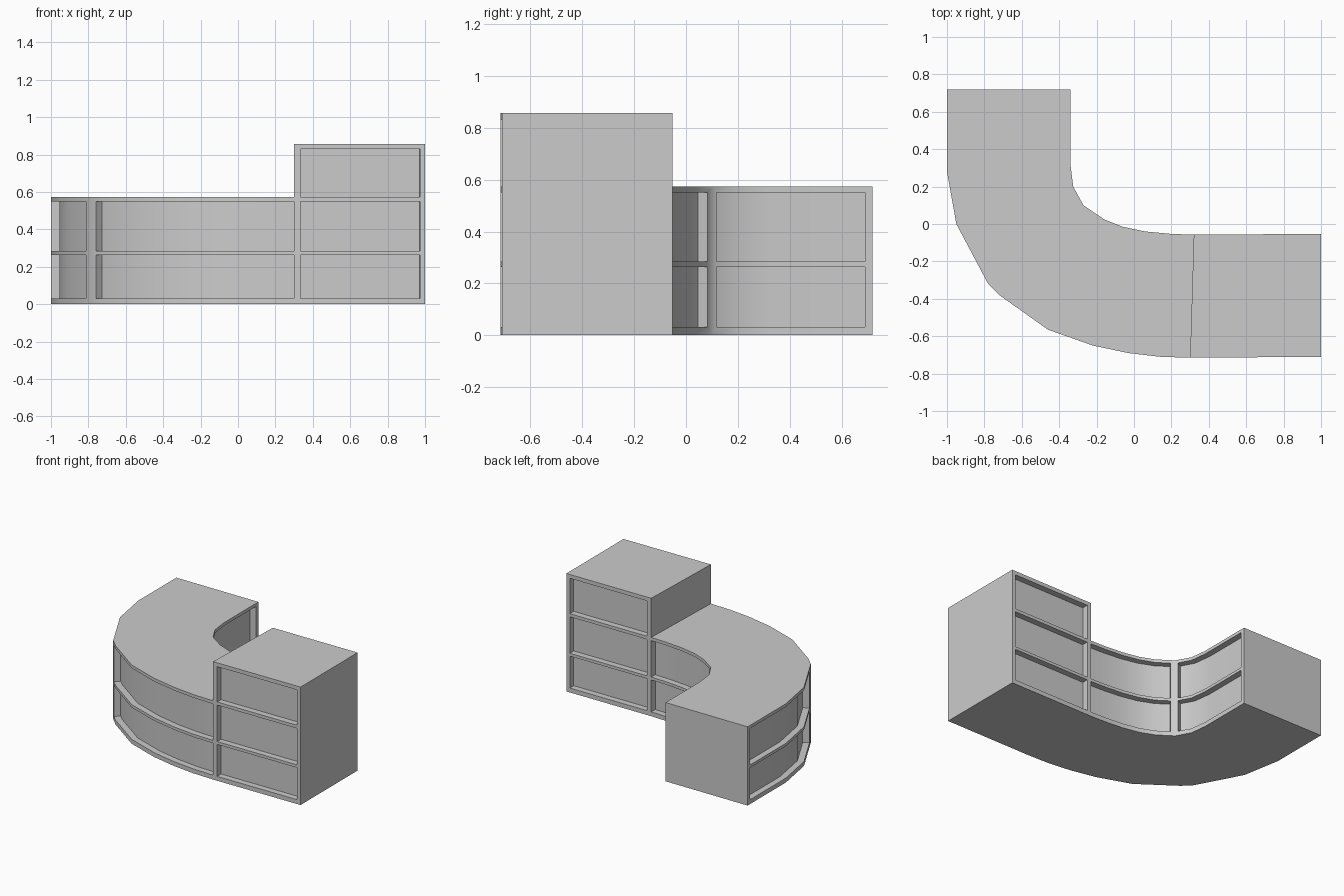
import bpy, bmesh, math
from mathutils import Vector

if "Cube" in bpy.data.objects:
    bpy.data.objects.remove(bpy.data.objects["Cube"])

DEPTH = 0.045                                   # how far the panels sit back
STOREYS = [(0.032, 0.264), (0.285, 0.55), (0.573, 0.83)]

# Plan outlines, running from the back-left end round to the tall block
OUTER = [(-1, .72), (-1, .28), (-.95, 0), (-.78, -.32), (-.72, -.38), (-.46, -.565),
         (-.22, -.65), (-.03, -.69), (.14, -.71), (.3, -.715)]
INNER = [(-.34, .72), (-.34, .32), (-.325, .2), (-.27, .1), (-.16, .025), (-.06, -.015),
         (.06, -.04), (.2, -.053), (.32, -.057)]


def add_prism(bm, pts, z0, z1):
    face = bm.faces.new([bm.verts.new((x, y, z0)) for x, y in pts])
    ext = bmesh.ops.extrude_face_region(bm, geom=[face], use_keep_orig=True)
    top = [g for g in ext['geom'] if isinstance(g, bmesh.types.BMVert)]
    bmesh.ops.translate(bm, verts=top, vec=(0, 0, z1 - z0))


def to_object(bm, name):
    bmesh.ops.recalc_face_normals(bm, faces=bm.faces[:])
    me = bpy.data.meshes.new(name)
    bm.to_mesh(me)
    bm.free()
    ob = bpy.data.objects.new(name, me)
    bpy.context.collection.objects.link(ob)
    return ob


def offset(path, d):
    """Mitred offset of an open polyline, positive to the left."""
    p = [Vector(q) for q in path]
    dirs = [(b - a).normalized() for a, b in zip(p, p[1:])]
    norms = [Vector((-t.y, t.x)) for t in dirs]
    out = []
    for i, q in enumerate(p):
        a, b = norms[max(i - 1, 0)], norms[min(i, len(norms) - 1)]
        out.append(tuple(q + (a + b) * d / (1 + a.dot(b))))
    return out


def recessed_block(name, outline, height, bays, storeys):
    bm = bmesh.new()
    add_prism(bm, outline, 0, height)
    ob = to_object(bm, name)
    # Recess cutters follow the wall line of each bay
    bm = bmesh.new()
    for path, side in bays:
        strip = offset(path, side * DEPTH) + offset(path, -side * 0.05)[::-1]
        for z0, z1 in storeys:
            add_prism(bm, strip, z0, z1)
    cutter = to_object(bm, name + "_cutter")
    cutter.hide_render = True
    mod = ob.modifiers.new("recesses", 'BOOLEAN')
    mod.operation, mod.solver, mod.object = 'DIFFERENCE', 'EXACT', cutter
    bpy.ops.object.select_all(action='DESELECT')
    ob.select_set(True)
    bpy.context.view_layer.objects.active = ob
    bpy.ops.object.modifier_apply(modifier=mod.name)
    bpy.data.objects.remove(cutter)
    bpy.ops.object.shade_smooth_by_angle(angle=math.radians(35))
    return ob


# Low curved wing: two bays on each side, open against the tall block
recessed_block("curved_wing", OUTER + INNER[::-1], 0.573, [
    ([(-1, .69)] + OUTER[1:3] + [(-.812, -.26)], 1),
    ([(-.76, -.34)] + OUTER[4:] + [(.4, -.716)], 1),
    ([(-.34, .69)] + INNER[1:3] + [(-.28, .118)], -1),
    ([(-.245, .083)] + INNER[4:] + [(.4, -.057)], -1),
], STOREYS[:2])

# Tall end block: three panels front and back
recessed_block("tall_block", [(.3, -.715), (1, -.71), (1, -.053), (.32, -.057)], 0.858, [
    ([(.333, -.715), (.972, -.71)], 1),
    ([(.353, -.057), (.972, -.053)], -1),
], STOREYS)
